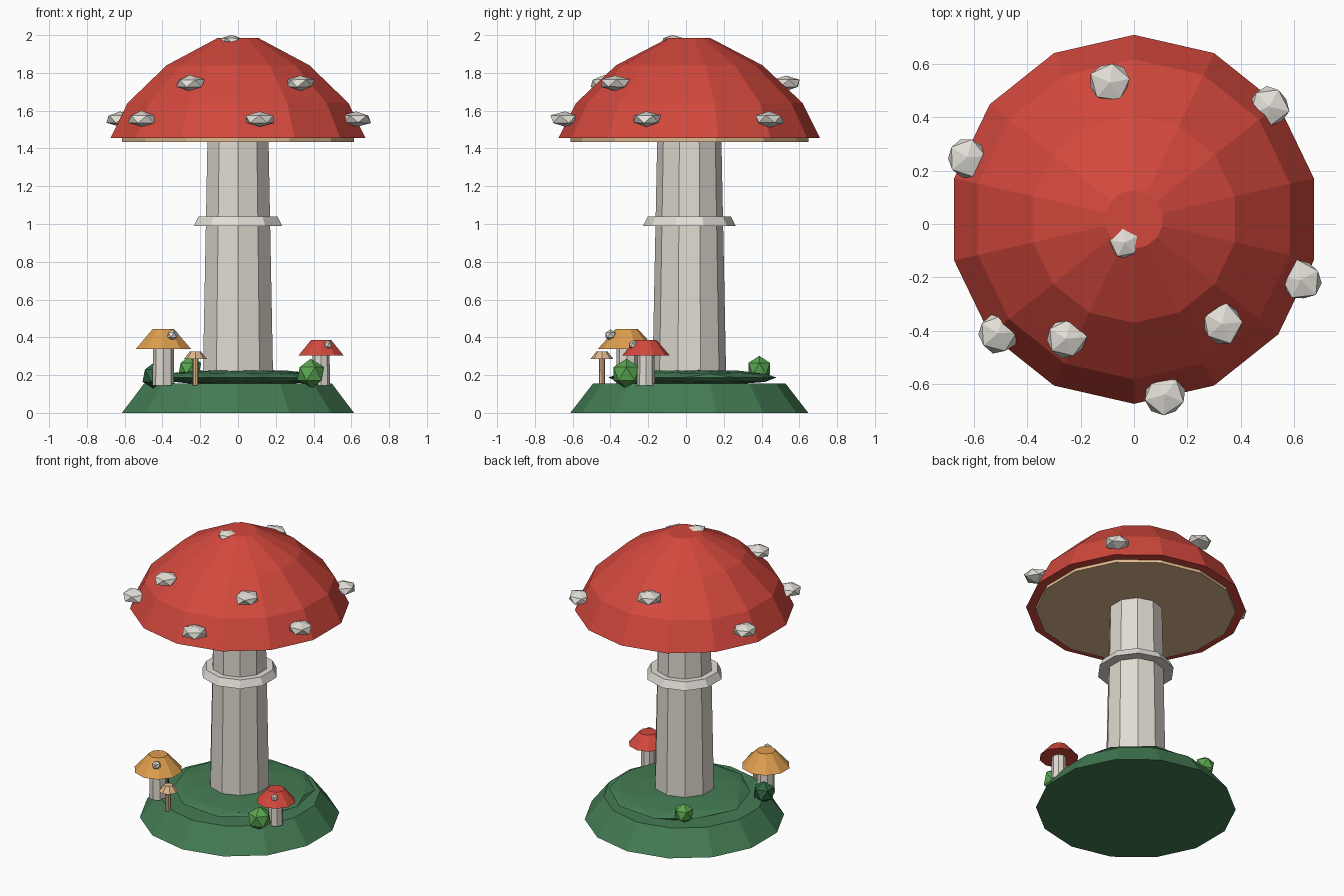
import bpy, bmesh, math, random
from mathutils import Vector

if "Cube" in bpy.data.objects:
    bpy.data.objects.remove(bpy.data.objects["Cube"])

random.seed(4)
CY = 0.0175  # the big parts share this centre on y


def mat(name, rgb):
    m = bpy.data.materials.new(name)
    m.diffuse_color = (*rgb, 1)
    m.use_nodes = True
    m.node_tree.nodes["Principled BSDF"].inputs["Base Color"].default_value = m.diffuse_color
    return m


RED = mat("cap red", (0.65, 0.065, 0.046))
TAN = mat("gill tan", (0.72, 0.48, 0.27))
CREAM = mat("stem cream", (0.75, 0.71, 0.64))
WHITE = mat("spot white", (0.76, 0.73, 0.68))
GRASS = mat("grass green", (0.057, 0.20, 0.088))
LEAF = mat("light leaf green", (0.10, 0.38, 0.08))
DARK = mat("dark leaf green", (0.027, 0.13, 0.055))
ORANGE = mat("orange", (0.72, 0.34, 0.075))


def finish(bm, name, material):
    bmesh.ops.recalc_face_normals(bm, faces=bm.faces)
    me = bpy.data.meshes.new(name)
    bm.to_mesh(me)
    bm.free()
    me.materials.append(material)
    ob = bpy.data.objects.new(name, me)
    bpy.context.collection.objects.link(ob)
    return ob


def lathe(name, profile, sides, material, x=0.0, y=CY):
    """Closed faceted solid from (radius, z) rings, one corner facing +y."""
    bm = bmesh.new()
    rings = []
    for r, z in profile:
        rings.append([bm.verts.new((x + r * math.sin(2 * math.pi * i / sides),
                                    y + r * math.cos(2 * math.pi * i / sides), z))
                      for i in range(sides)])
    for a, b in zip(rings, rings[1:]):
        for i in range(sides):
            j = (i + 1) % sides
            bm.faces.new((a[i], a[j], b[j], b[i]))
    bm.faces.new(rings[0])
    bm.faces.new(rings[-1])
    return finish(bm, name, material)


def blob(name, pos, radius, half_height, material, jitter=0.0, subdiv=1):
    """Faceted ball, optionally squashed and roughened."""
    bm = bmesh.new()
    bmesh.ops.create_icosphere(bm, subdivisions=subdiv, radius=1)
    turn = random.uniform(0, 2 * math.pi) if jitter else 0.0
    c, s = math.cos(turn), math.sin(turn)
    for v in bm.verts:
        p = v.co * (1 + random.uniform(-jitter, jitter))
        v.co = Vector(pos) + Vector(((c * p.x - s * p.y) * radius,
                                     (s * p.x + c * p.y) * radius,
                                     p.z * half_height))
    return finish(bm, name, material)


# Grassy base and low mound
lathe("base", [(0.63, 0), (0.51, 0.155)], 14, GRASS)
blob("mound", (0.02, 0.03, 0.187), 0.45, 0.043, GRASS, 0.03, 2)

# Big stem with its ring
lathe("stem", [(0.195, 0.2), (0.17, 1.445)], 10, CREAM)
lathe("stem_ring", [(0.245, 0.99), (0.22, 1.04)], 10, WHITE)

# Big cap and gills
lathe("gills", [(0.63, 1.435), (0.63, 1.46)], 14, TAN)
lathe("cap", [(0.692, 1.455), (0.6, 1.64), (0.388, 1.84), (0.11, 1.985)], 14, RED)

# Cap spots
spots = [(-0.09, 0.53, 1.745), (-0.255, -0.43, 1.745), (0.33, -0.375, 1.745),
         (0.505, 0.44, 1.555), (-0.625, 0.25, 1.555), (0.625, -0.21, 1.555),
         (-0.51, -0.41, 1.555), (0.115, -0.64, 1.555)]
for i, p in enumerate(spots):
    blob(f"cap_spot_{i + 1}", p, 0.083, 0.043, WHITE, 0.08)
blob("cap_spot_top", (-0.035, -0.07, 1.97), 0.062, 0.03, WHITE, 0.06)


# Small mushrooms
def small_mushroom(name, x, y, stem_r, z_cap, z_top, cap_r, top_r, sides, cap_mat, stem_mat):
    lathe(name + "_stem", [(stem_r * 1.05, 0.145), (stem_r, z_cap + 0.01)], 8, stem_mat, x, y)
    lathe(name + "_cap", [(cap_r, z_cap), (top_r, z_top)], sides, cap_mat, x, y)


small_mushroom("orange_mushroom", -0.395, -0.313, 0.055, 0.337, 0.443, 0.155, 0.06, 10, ORANGE, CREAM)
small_mushroom("red_mushroom", 0.44, -0.212, 0.045, 0.305, 0.387, 0.125, 0.055, 10, RED, CREAM)
small_mushroom("tan_mushroom", -0.225, -0.445, 0.016, 0.285, 0.325, 0.061, 0.03, 8, TAN, TAN)
blob("orange_mushroom_spot", (-0.347, -0.4, 0.412), 0.03, 0.03, WHITE)
blob("red_mushroom_spot", (0.477, -0.28, 0.36), 0.025, 0.025, WHITE)

# Bushes
blob("front_bush", (0.385, -0.315, 0.207), 0.08, 0.08, LEAF)
blob("back_bush", (-0.255, 0.388, 0.235), 0.067, 0.067, LEAF)
blob("side_bush", (-0.44, -0.23, 0.197), 0.073, 0.073, DARK)
